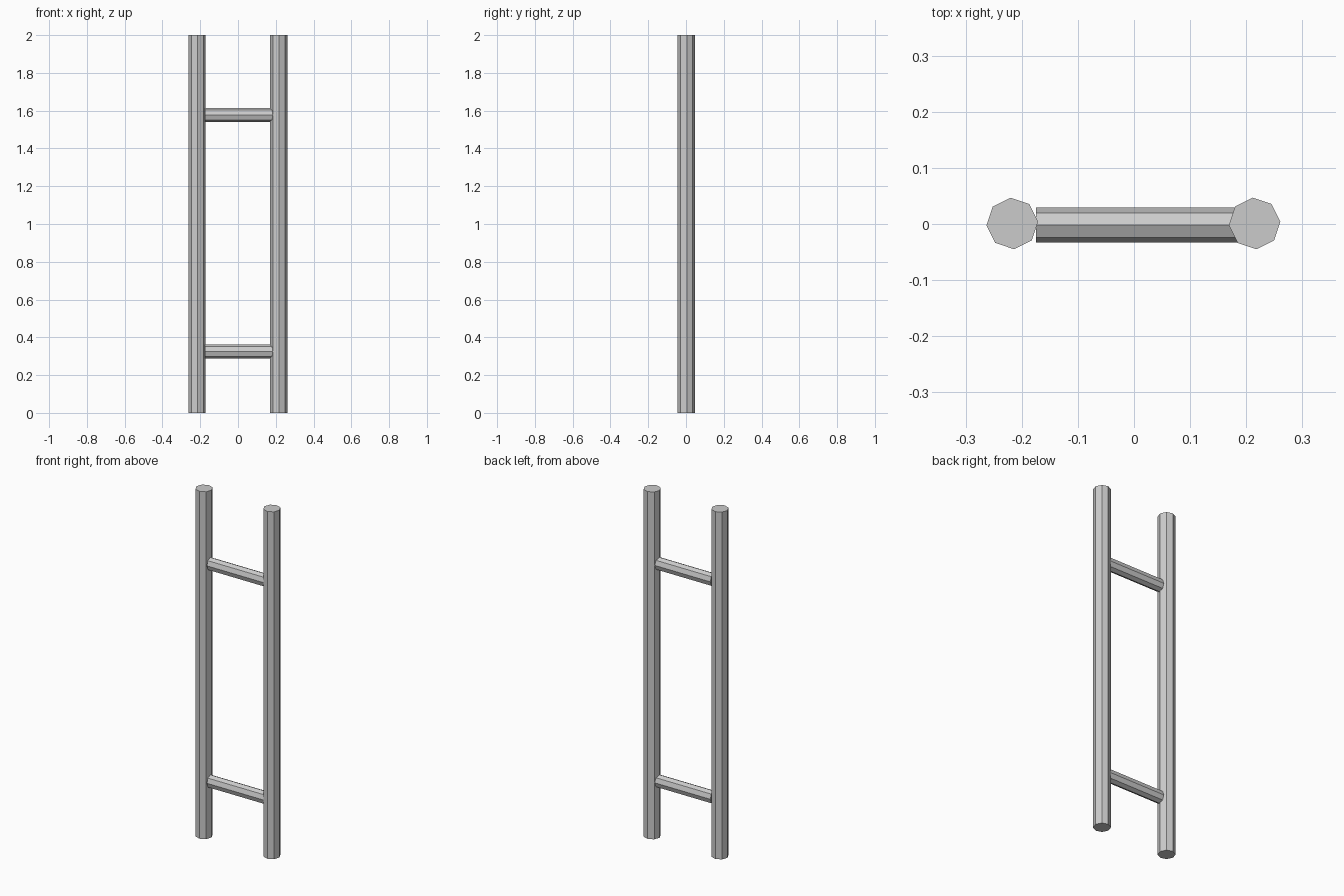
import bpy
from math import radians
from mathutils import Matrix

cube = bpy.data.objects.get("Cube")
if cube:
    bpy.data.objects.remove(cube, do_unlink=True)

# Single light grey metal
metal = bpy.data.materials.new("light_grey_metal")
metal.use_nodes = True
grey = (0.6, 0.6, 0.6, 1.0)
metal.diffuse_color = grey
metal.node_tree.nodes["Principled BSDF"].inputs["Base Color"].default_value = grey


def octagon_bar(name, radius, length, center, transform):
    """Eight-sided bar whose mesh is turned and scaled by transform."""
    bpy.ops.mesh.primitive_cylinder_add(
        vertices=8, radius=radius, depth=length, location=center)
    bar = bpy.context.object
    bar.name = name
    bar.data.transform(transform)
    bar.data.materials.append(metal)
    return bar


# Upright rails, slightly twisted about their axis
twist = Matrix.Rotation(radians(4), 4, "Z")
for name, x in (("right_rail", -0.217), ("left_rail", 0.215)):
    octagon_bar(name, 0.046, 2, (x, 0.001, 1), twist)

# Cross rungs, a little taller than deep
lay_down = Matrix.Diagonal((1, 0.031, 0.037, 1)) @ Matrix.Rotation(radians(90), 4, "Y")
start, end = -0.175, 0.19
for name, z in (("lower_rung", 0.325), ("upper_rung", 1.577)):
    octagon_bar(name, 1, end - start, ((start + end) / 2, -0.002, z), lay_down)
